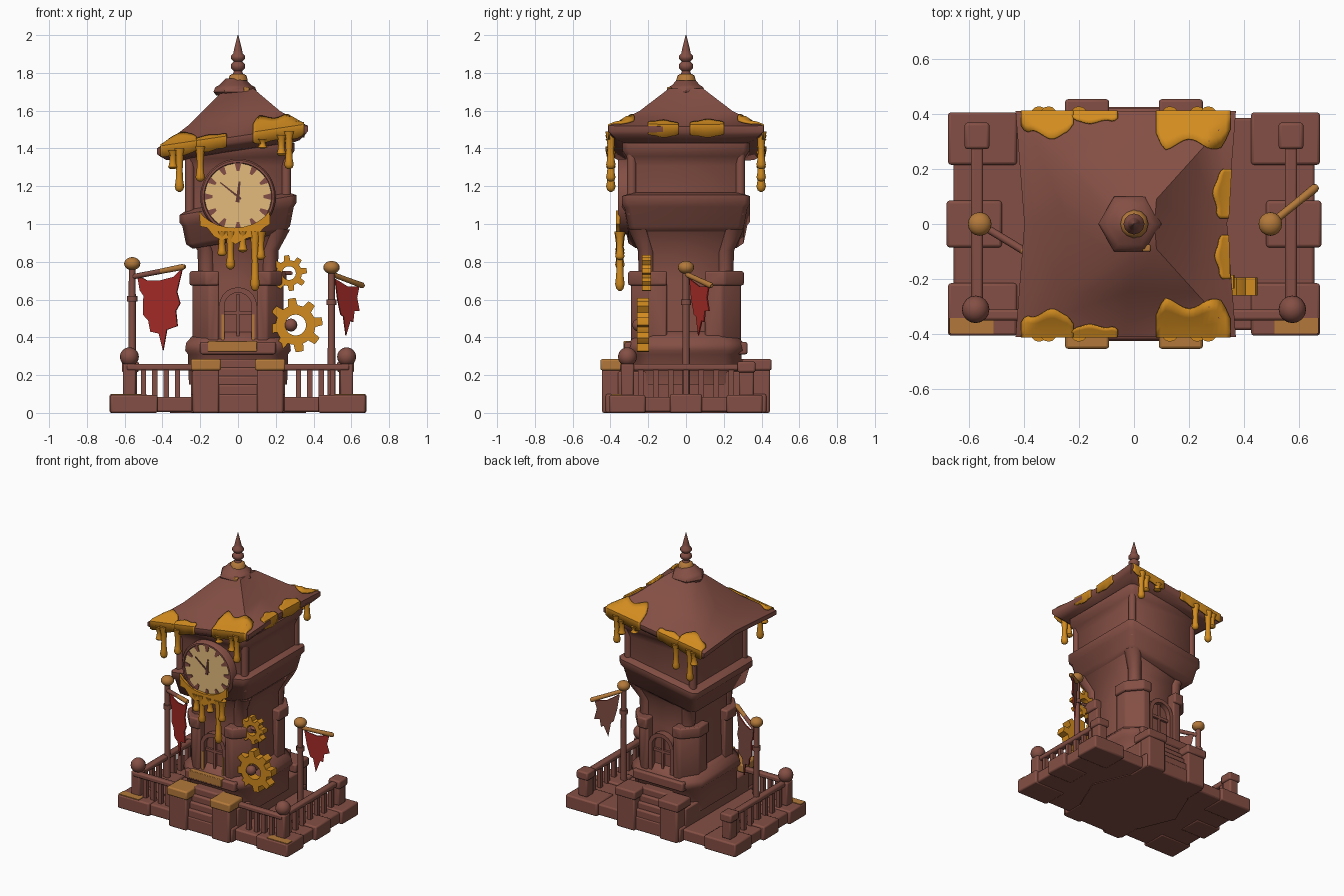
import bpy, bmesh, math
from mathutils import Vector

cube = bpy.data.objects.get("Cube")
if cube:
    bpy.data.objects.remove(cube)


def material(name, rgb):
    m = bpy.data.materials.new(name)
    m.use_nodes = True
    m.diffuse_color = (*rgb, 1)
    m.node_tree.nodes["Principled BSDF"].inputs["Base Color"].default_value = (*rgb, 1)
    return m


BROWN = material("brown_stone", (0.23, 0.078, 0.058))
DARK = material("dark_brown", (0.13, 0.045, 0.035))
GOLD = material("amber_gold", (0.64, 0.26, 0.014))
WORN = material("worn_gold", (0.45, 0.19, 0.042))
CREAM = material("cream_dial", (0.77, 0.5, 0.2))
RED = material("red_cloth", (0.38, 0.025, 0.02))


def finish(name, bm, mats, bevel=0):
    bmesh.ops.recalc_face_normals(bm, faces=bm.faces)
    me = bpy.data.meshes.new(name)
    bm.to_mesh(me)
    bm.free()
    ob = bpy.data.objects.new(name, me)
    bpy.context.collection.objects.link(ob)
    for m in mats:
        me.materials.append(m)
    if bevel:
        mod = ob.modifiers.new("bevel", "BEVEL")
        mod.width, mod.segments = bevel, 2
    bpy.ops.object.select_all(action="DESELECT")
    ob.select_set(True)
    bpy.context.view_layer.objects.active = ob
    bpy.ops.object.shade_smooth_by_angle(angle=math.radians(50))
    return ob


def skin(name, rings, mat, cyclic=True, caps=True, close=False):
    bm = bmesh.new()
    rows = [[bm.verts.new(p) for p in r] for r in rings]
    n = len(rows[0])
    pairs = list(zip(rows, rows[1:])) + ([(rows[-1], rows[0])] if close else [])
    for a, b in pairs:
        for i in range(n if cyclic else n - 1):
            j = (i + 1) % n
            bm.faces.new((a[i], a[j], b[j], b[i]))
    if caps and not close:
        bm.faces.new(rows[0])
        bm.faces.new(rows[-1])
    return finish(name, bm, [mat])


def box(name, x, y, z, mat=BROWN, bevel=0.01):
    bm = bmesh.new()
    bmesh.ops.create_cube(bm, size=1)
    for v in bm.verts:
        v.co = [r[0] + (c + 0.5) * (r[1] - r[0]) for c, r in zip(v.co, (x, y, z))]
    return finish(name, bm, [mat], bevel)


def block(name, cx, cy, hx, hy, z0, z1, mat=BROWN, bevel=0.01):
    return box(name, (cx - hx, cx + hx), (cy - hy, cy + hy), (z0, z1), mat, bevel)


def tube(name, pts, radii, mat=BROWN, n=12, axis=None):
    pts = [Vector(p) for p in pts]
    q = Vector(axis or pts[-1] - pts[0]).to_track_quat("Z", "Y")
    rings = []
    for p, r in zip(pts, radii):
        ang = [2 * math.pi * i / n for i in range(n)]
        rings.append([p + q @ Vector((r * math.cos(a), r * math.sin(a), 0)) for a in ang])
    return skin(name, rings, mat)


def ball(name, c, r, mat=BROWN, squash=1):
    angs = [math.pi * (0.04 + 0.92 * i / 10) for i in range(11)]
    tube(name, [(c[0], c[1], c[2] - squash * r * math.cos(a)) for a in angs],
         [r * math.sin(a) for a in angs], mat, 16, (0, 0, 1))


def plate(name, pts, offset, mat, back=None, bevel=0):
    bm = bmesh.new()
    f = bm.faces.new([bm.verts.new(p) for p in pts])
    ext = bmesh.ops.extrude_face_region(bm, geom=[f], use_keep_orig=True)
    new = [g for g in ext["geom"] if isinstance(g, bmesh.types.BMVert)]
    bmesh.ops.translate(bm, verts=new, vec=offset)
    if back:
        for face in bm.faces:
            face.material_index = int(all(v in new for v in face.verts))
    return finish(name, bm, [mat, back or mat], bevel)


def loft(name, profile, tilt=0, chamfer=0.03):
    rings = []
    for hx, hy, z in profile:
        c = chamfer
        q = [(hx, hy - c), (hx - c, hy), (c - hx, hy), (-hx, hy - c),
             (-hx, c - hy), (c - hx, -hy), (hx - c, -hy), (hx, c - hy)]
        rings.append([(x, y, z + tilt * x) for x, y in q])
    return skin(name, rings, BROWN)


# Stepped base, pedestals and stairs
block("base_slab", 0, 0, 0.655, 0.385, 0.005, 0.085)
tube("base_foot", [(0, 0, 0), (0, 0, 0.05)], [0.36, 0.36], n=8)
block("base_middle", 0, 0, 0.25, 0.425, 0, 0.1)
block("plinth", 0, 0, 0.25, 0.36, 0.05, 0.22)
for sx in (-1, 1):
    block("base_side_step", sx * 0.58, 0, 0.1, 0.085, 0, 0.1)
    for sy in (-1, 1):
        block("base_corner", sx * 0.55, sy * 0.31, 0.125, 0.095, 0, 0.095)
        block("pedestal", sx * 0.17, sy * 0.38, 0.07, 0.065, 0, 0.23)
        block("pedestal_cap", sx * 0.17, sy * 0.375, 0.08, 0.078, 0.225, 0.285, WORN if sy < 0 else BROWN)
    block("corner_gilding", sx * 0.59, -0.37, 0.08, 0.028, 0.092, 0.099, WORN, 0)
for sy in (-1, 1):
    for i in range(4):
        block("stair", 0, sy * (0.36 - 0.02 * i), 0.11, 0.06, 0.05, 0.15 + 0.045 * i)
    block("door_step", 0, sy * 0.29, 0.2, 0.035, 0.31, 0.375, BROWN)
box("door_step_gilding", (-0.16, 0.1), (-0.331, -0.26), (0.325, 0.38), WORN, 0.004)

# Railings at front and sides
for sx in (-1, 1):
    block("front_post", sx * 0.575, -0.31, 0.035, 0.035, 0.09, 0.26)
    ball("post_ball", (sx * 0.575, -0.31, 0.297), 0.05)
    block("back_post", sx * 0.57, 0.32, 0.035, 0.04, 0.09, 0.25)
    block("back_post_cap", sx * 0.57, 0.32, 0.045, 0.048, 0.215, 0.272)
    block("side_rail", sx * 0.57, 0, 0.022, 0.31, 0.225, 0.26)
    block("front_rail", sx * 0.4, -0.33, 0.19, 0.02, 0.225, 0.26)
    for i in range(7):
        block("side_baluster", sx * 0.57, -0.24 + 0.08 * i, 0.014, 0.014, 0.08, 0.23, bevel=0)
    for i in range(4):
        block("front_baluster", sx * (0.32 + 0.06 * i), -0.33, 0.014, 0.014, 0.08, 0.23, bevel=0)

# Tower shaft with cut corners, pilasters and tilted ledge
loft("tower_foot", [(0.26, 0.29, 0.15), (0.265, 0.295, 0.31), (0.28, 0.31, 0.33), (0.275, 0.305, 0.37),
                    (0.24, 0.265, 0.41), (0.22, 0.25, 0.43)], chamfer=0.09)
loft("tower_shaft", [(0.22, 0.25, 0.3), (0.205, 0.235, 0.7), (0.205, 0.235, 0.85), (0.25, 0.28, 0.96)],
     chamfer=0.07)


def corner_pillar(name, sx, sy, grow, z0, z1):
    plan = [(0.24, 0.1), (0.24, 0.19), (0.155, 0.29), (0.1, 0.29), (0.1, 0.1)]
    pts = [(sx * (x + grow * (x > 0.12)), sy * (y + grow * (y > 0.12)), z0) for x, y in plan]
    plate(name, pts, (0, 0, z1 - z0), BROWN, bevel=0.01)


for sx in (-1, 1):
    for sy in (-1, 1):
        corner_pillar("pilaster", sx, sy, 0, 0.36, 0.7)
        corner_pillar("pilaster_capital", sx, sy, 0.016, 0.675, 0.75)
        tube("ledge_bracket", [(sx * 0.165, sy * 0.205, 0.74), (sx * 0.17, sy * 0.21, 0.86),
                               (sx * 0.22, sy * 0.25, 0.97)], [0.045, 0.045, 0.055], n=8, axis=(0, 0, 1))
        tube("chamber_column", [(sx * 0.255, sy * 0.287, 1.05), (sx * 0.255, sy * 0.287, 1.4)], [0.026, 0.026])
loft("ledge", [(0.24, 0.27, 0.91), (0.275, 0.305, 0.94), (0.295, 0.325, 1.04), (0.31, 0.34, 1.06),
               (0.31, 0.34, 1.1), (0.27, 0.3, 1.12)], 0.17)
loft("clock_chamber", [(0.265, 0.3, 1.06), (0.265, 0.3, 1.3), (0.28, 0.315, 1.35), (0.3, 0.335, 1.38),
                       (0.3, 0.335, 1.42)], 0.03)

# Arched doors front and back
for sy in (-1, 1):
    def arch(w, top, k=10):
        a = [math.pi * i / k for i in range(k + 1)]
        return [(w, 0.375)] + [(w * math.cos(t), top + w * math.sin(t)) for t in a] + [(-w, 0.375)]
    inner, outer = arch(0.072, 0.565), arch(0.1, 0.565)
    strips = [[(x, sy * y, z) for x, z in pts] for pts, y in
              ((outer, 0.23), (outer, 0.285), (inner, 0.285), (inner, 0.23))]
    skin("door_frame", strips, BROWN, cyclic=False, close=True)
    plate("door_panel", [(x, sy * 0.245, z) for x, z in inner], (0, sy * 0.006, 0), BROWN)
    block("door_bar", 0, sy * 0.257, 0.008, 0.01, 0.38, 0.63, bevel=0)
    block("door_crossbar", 0, sy * 0.257, 0.072, 0.01, 0.52, 0.54, bevel=0)
for sx in (-1, 1):
    block("door_gilding", sx * 0.08, -0.284, 0.007, 0.004, 0.38, 0.52, WORN, 0)

# Clock dial with ring, marks and hands
CZ = 1.145
tube("clock_ring", [(0, y, CZ) for y in (-0.28, -0.35, -0.36, -0.36, -0.345)],
     [0.2, 0.2, 0.192, 0.18, 0.174], BROWN, 40, (0, -1, 0))
tube("clock_dial", [(0, -0.335, CZ), (0, -0.35, CZ)], [0.176, 0.176], CREAM, 40)


def dial_bar(name, angle, r0, r1, w0, w1, mat):
    d, s = Vector((math.sin(angle), 0, math.cos(angle))), Vector((math.cos(angle), 0, -math.sin(angle)))
    c = Vector((0, -0.349, CZ))
    plate(name, [c + d * r0 - s * w0, c + d * r0 + s * w0, c + d * r1 + s * w1, c + d * r1 - s * w1],
          (0, -0.006, 0), mat)


for i in range(12):
    dial_bar("hour_mark", math.pi * i / 6, 0.135, 0.178, 0.007, 0.018, BROWN)
dial_bar("minute_hand", -0.9, -0.02, 0.12, 0.006, 0.003, DARK)
dial_bar("hour_hand", 0.1, -0.03, 0.08, 0.01, 0.005, DARK)

# Skewed roof with sagging sides
PROFILE = [(0, 1.76), (0.22, 1.705), (0.6, 1.565), (0.9, 1.485), (1, 1.465)]


def roof_z(x, y):
    t = 0.5
    for _ in range(4):
        t = min(1, max(abs(y) / 0.41, (abs(x + 0.03 * t) / 0.4 - 0.08 * abs(y) / 0.41) / 0.92))
    for (t0, z0), (t1, z1) in zip(PROFILE, PROFILE[1:]):
        if t <= t1:
            return z0 + (z1 - z0) * (t - t0) / (t1 - t0) + 0.15 * x


def roof_ring(t, z):
    q = [(1, 1), (0, 1), (-1, 1), (-0.92, 0), (-1, -1), (0, -1), (1, -1), (0.92, 0)]
    return [(t * (0.4 * a - 0.03), t * 0.41 * b, z + 0.15 * t * (0.4 * a - 0.03)) for a, b in q]


skin("roof", [roof_ring(t, z) for t, z in
              [(0.7, 1.38), (0.88, 1.395), (0.96, 1.42), (1, 1.435)] + PROFILE[:0:-1]], BROWN)
tube("roof_collar", [(-0.015, 0, z) for z in (1.68, 1.7, 1.725, 1.735, 1.77)],
     [0.1, 0.115, 0.105, 0.085, 0.05], n=6, axis=(0, 0, 1))
tube("finial_seat", [(0, 0, z) for z in (1.76, 1.785, 1.795)], [0.052, 0.045, 0.03], WORN)
tube("finial", [(0, 0, z) for z in (1.78, 1.81, 1.825, 1.845, 1.86, 1.875, 1.89, 1.905, 1.92, 2)],
     [0.03, 0.022, 0.038, 0.038, 0.022, 0.038, 0.038, 0.024, 0.022, 0.002])


# Golden ooze on the roof and under the clock
def ooze(p0, p1, inward, depth):
    rows = []
    for v in (-1, 0, 0.35, 0.7, 1):
        row = []
        for i in range(17):
            u = i / 16
            rag = (0.86 + 0.14 * math.sin(9 * u + 9 * p0[0])) * min(1, 0.6 + 4 * u, 4.6 - 4 * u)
            x = p0[0] + (p1[0] - p0[0]) * u + inward[0] * depth * max(v, 0) * rag
            y = p0[1] + (p1[1] - p0[1]) * u + inward[1] * depth * max(v, 0) * rag
            z = roof_z(x, y) + (0.01 if v >= 0 else -0.025 - 0.035 * rag)
            row.append((x, y, z))
        rows.append(row)
    ob = skin("roof_ooze", rows, GOLD, cyclic=False, caps=False)
    ob.modifiers.new("thickness", "SOLIDIFY").thickness = 0.01


def drip(x, y, top, bottom, r):
    n = top - bottom
    tube("ooze_drip", [(x, y, top - n * k) for k in (0, 0.2, 0.5, 0.75, 0.88, 0.96, 1)],
         [r * k for k in (1.4, 1, 0.8, 0.95, 1.2, 0.9, 0.3)], GOLD, 12)


for s in (-1, 1):
    for x0, x1, depth in ((-0.41, -0.22, 0.1), (-0.23, -0.06, 0.045), (0.08, 0.35, 0.14)):
        ooze((x0, s * 0.412), (x1, s * 0.412), (0, -s), depth)
    for x, top, bottom in ((-0.31, 1.4, 1.17), (-0.345, 1.39, 1.29), (-0.2, 1.41, 1.225),
                           (0.27, 1.49, 1.29), (0.13, 1.45, 1.4), (0.23, 1.47, 1.36)):
        drip(x, s * 0.398, top, bottom, 0.021)
ooze((0.345, 0.02), (0.355, 0.2), (-1, 0), 0.06)
ooze((0.35, -0.2), (0.345, -0.04), (-1, 0), 0.05)
box("collar_ooze", (0.03, 0.06), (-0.1, -0.075), (1.69, 1.725), WORN, 0.005)
crescent = [(0.21 * math.sin(a) - 0.02, -0.35, CZ - 0.165 * math.cos(a)) for a in
            [-1.1 + 0.22 * i for i in range(11)]]
lower = [(0.17 - 0.037 * i, -0.35, 0.905 + 0.015 * math.sin(2.3 * i) + 0.0038 * (i - 5) ** 2) for i in range(11)]
plate("clock_ooze", crescent + lower, (0, -0.02, 0), GOLD)
for x, bottom in ((-0.085, 0.83), (-0.04, 0.76), (0.025, 0.85), (0.09, 0.645), (0.12, 0.81)):
    drip(x, -0.35, 0.96, bottom, 0.021)


# Gears on the right flank
def gear(name, c, root, tip, hole, teeth, depth):
    def ring(y, r0, r1):
        pts = []
        for i in range(teeth * 8):
            a = 2 * math.pi * i / (teeth * 8)
            r = r1 if i % 8 < 4 else r0
            pts.append((c[0] + r * math.cos(a), c[1] + y, c[2] + r * math.sin(a)))
        return pts
    skin(name, [ring(-depth, root, tip), ring(depth, root, tip), ring(depth, hole, hole),
                ring(-depth, hole, hole)], GOLD, close=True)


gear("large_gear", (0.305, -0.227, 0.465), 0.105, 0.143, 0.055, 8, 0.032)
gear("small_gear", (0.27, -0.21, 0.74), 0.068, 0.095, 0.036, 8, 0.024)
tube("gear_axle", [(0.2, -0.2, 0.465), (0.28, -0.25, 0.465)], [0.022, 0.022])
ball("gear_hub", (0.28, -0.25, 0.465), 0.034)
block("gear_bracket", 0.24, -0.2, 0.05, 0.012, 0.73, 0.75)

# Flag poles with torn banners
LEFT = [(0.09, 0.73), (0.14, 0.65), (0.21, 0.62), (0.2, 0.52), (0.3, 0.49), (0.34, 0.43), (0.5, 0.42),
        (0.58, 0.33), (0.65, 0.44), (0.85, 0.46), (0.82, 0.54), (0.9, 0.58), (0.84, 0.64), (0.95, 0.77),
        (0.78, 0.72), (0.5, 0.7), (0.28, 0.7)]
RIGHT = [(0.12, 0.71), (0.2, 0.6), (0.3, 0.52), (0.38, 0.51), (0.46, 0.41), (0.6, 0.49), (0.68, 0.48),
         (0.72, 0.54), (0.88, 0.54), (0.8, 0.61), (0.87, 0.67), (0.5, 0.67)]
for side, px, top, a, b, cloth in (
        ("left", -0.56, 0.79, (-0.56, 0, 0.72), (-0.28, -0.17, 0.775), LEFT),
        ("right", 0.495, 0.77, (0.495, 0, 0.735), (0.665, 0.137, 0.672), RIGHT)):
    tube(side + "_pole", [(px, 0, 0.08), (px, 0, top)], [0.021, 0.018])
    tube(side + "_pole_collar", [(px, 0, top - 0.2), (px, 0, top - 0.17)], [0.027, 0.027])
    ball(side + "_pole_knob", (px, 0, top), 0.043, WORN, 0.8)
    a, b = Vector(a), Vector(b)
    d = b - a
    mid = a + d * 0.55
    tube(side + "_flag_arm", [a, mid], [0.014, 0.014], BROWN if side == "left" else WORN)
    tube(side + "_flag_arm_tip", [mid, b - d * 0.05, b], [0.014, 0.016, 0.01], WORN)
    back = Vector((-d.y, d.x, 0)).normalized() * 0.008
    plate(side + "_banner", [(a.x + d.x * s, a.y + d.y * s, z) for s, z in cloth], back, RED, BROWN)
